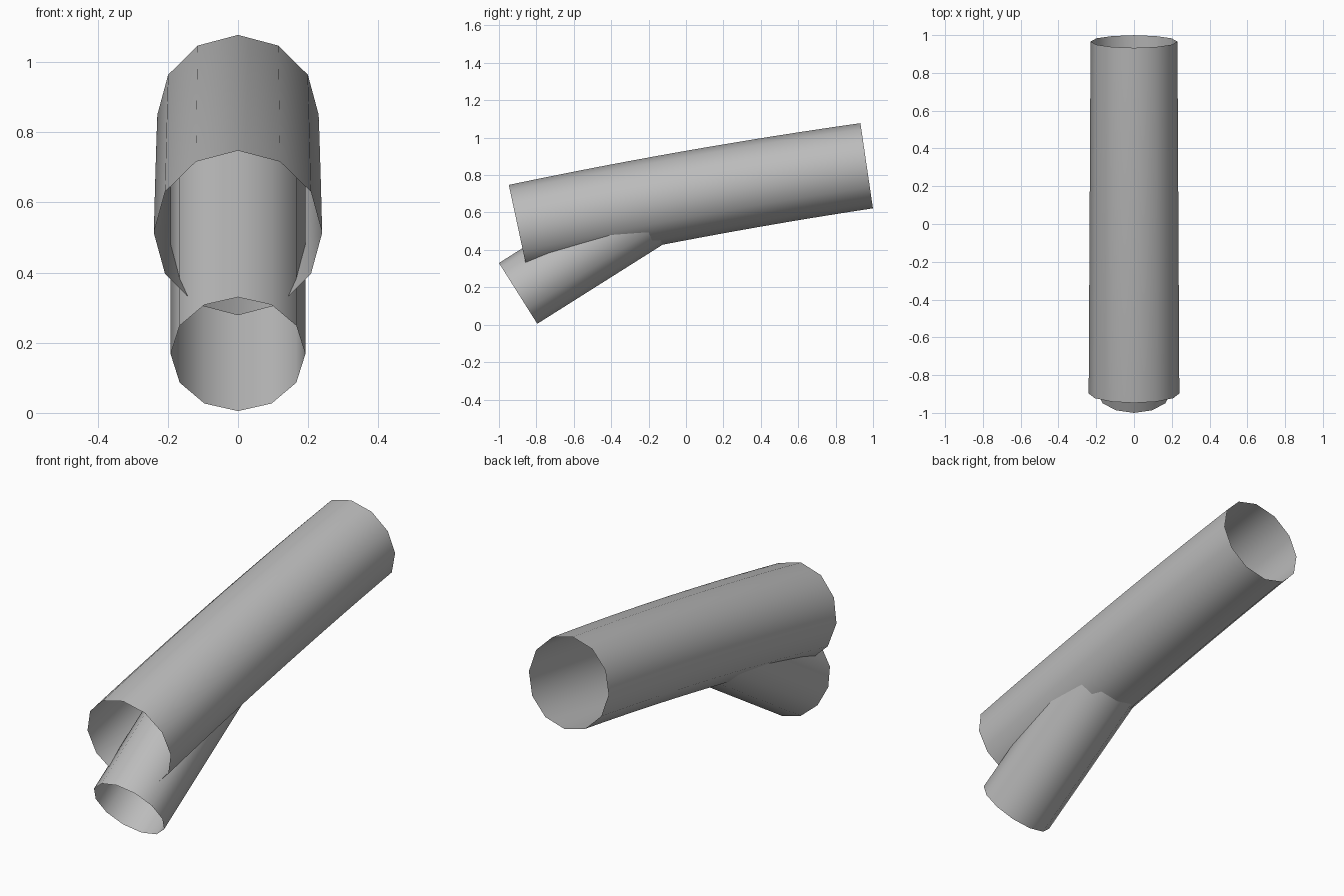
import bpy, bmesh, math
from mathutils import Vector

if "Cube" in bpy.data.objects:
    bpy.data.objects.remove(bpy.data.objects["Cube"])

SIDES = 12

grey = bpy.data.materials.new("plain grey")
grey.diffuse_color = (0.5, 0.5, 0.5, 1)
grey.use_nodes = True
grey.node_tree.nodes["Principled BSDF"].inputs["Base Color"].default_value = grey.diffuse_color


def tube(name, path, slopes, radii):
    """Open twelve-sided tube along a path of (y, z) points, rings square to the path."""
    bm = bmesh.new()
    rings = []
    for (y, z), slope, r in zip(path, slopes, radii):
        normal = Vector((0, -slope, 1)).normalized()
        ring = []
        for k in range(SIDES):
            a = 2 * math.pi * k / SIDES
            p = Vector((0, y, z)) + normal * (r * math.cos(a)) + Vector((r * math.sin(a), 0, 0))
            ring.append(bm.verts.new(p))
        rings.append(ring)
    for a, b in zip(rings, rings[1:]):
        for k in range(SIDES):
            n = (k + 1) % SIDES
            bm.faces.new((a[k], a[n], b[n], b[k]))
    bmesh.ops.recalc_face_normals(bm, faces=bm.faces)
    # make sure the outside is the front of every face
    bm.normal_update()
    top = max(bm.faces, key=lambda f: f.calc_center_median().z)
    if top.normal.z < 0:
        bmesh.ops.reverse_faces(bm, faces=bm.faces)
    for f in bm.faces:
        f.smooth = True
    mesh = bpy.data.meshes.new(name)
    bm.to_mesh(mesh)
    bm.free()
    mesh.materials.append(grey)
    obj = bpy.data.objects.new(name, mesh)
    bpy.context.collection.objects.link(obj)
    return obj


# main pipe: gentle arch, slope easing off towards the back, slight taper
N = 12
y0, z0, y1, z1 = -0.897, 0.513, 0.966, 0.850
chord, bend = (z1 - z0) / (y1 - y0), 0.068
path, slopes, radii = [], [], []
for i in range(N + 1):
    t = i / N
    path.append((y0 + (y1 - y0) * t, z0 + (z1 - z0) * t + bend * (y1 - y0) / 2 * t * (1 - t)))
    slopes.append(chord + bend * (0.5 - t))
    radii.append(0.24 - 0.01 * t)
tube("main_pipe", path, slopes, radii)

# branch pipe: straight, running up into the main pipe from below
s = 0.631
start = (-0.8975, 0.1675)
end = (-0.05, start[1] + s * (start[0] * -1 - 0.05))
tube("branch_pipe", [start, end], [s, s], [0.192, 0.192])
